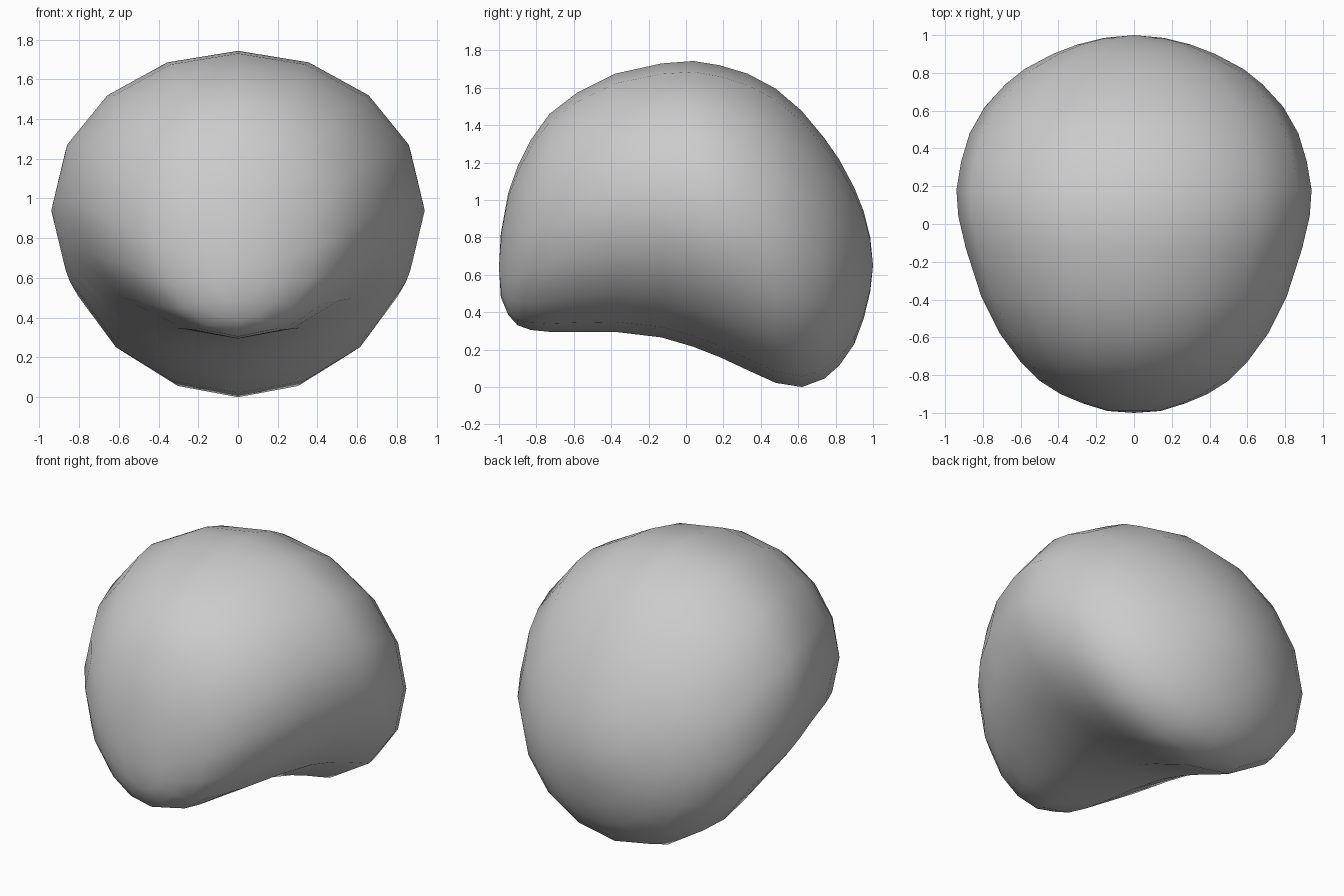
import bpy, bmesh
from math import sin, cos, pi

if "Cube" in bpy.data.objects:
    bpy.data.objects.remove(bpy.data.objects["Cube"])

SEG = 16
# Cross-sections from front to back: y, top z, bottom z, half width
SECTIONS = [
    (-.99, .82, .48, .14), (-.95, 1.04, .385, .27), (-.90, 1.18, .33, .39),
    (-.83, 1.32, .305, .50), (-.73, 1.46, .295, .60), (-.58, 1.575, .295, .71),
    (-.38, 1.675, .295, .81), (-.13, 1.73, .265, .89), (.04, 1.743, .215, .93),
    (.18, 1.72, .16, .94), (.33, 1.675, .09, .915), (.48, 1.595, .022, .87),
    (.62, 1.475, 0, .79), (.74, 1.33, .045, .68), (.82, 1.215, .115, .58),
    (.90, 1.065, .23, .43), (.95, .94, .365, .30), (.985, .80, .51, .16),
]

# Bent, rounded body: elliptical rings closed by a pole at each end
bm = bmesh.new()
rings = []
for y, top, bottom, w in SECTIONS:
    c, h = (top + bottom) / 2, (top - bottom) / 2
    rings.append([bm.verts.new((w * sin(2 * pi * i / SEG), y, c + h * cos(2 * pi * i / SEG)))
                  for i in range(SEG)])
front = bm.verts.new((0, -1, .64))
back = bm.verts.new((0, 1, .65))
for i in range(SEG):
    j = (i + 1) % SEG
    for a, b in zip(rings, rings[1:]):
        bm.faces.new((a[i], a[j], b[j], b[i]))
    bm.faces.new((front, rings[0][j], rings[0][i]))
    bm.faces.new((back, rings[-1][i], rings[-1][j]))
bmesh.ops.recalc_face_normals(bm, faces=bm.faces)
for f in bm.faces:
    f.smooth = True

mesh = bpy.data.meshes.new("bent_body")
bm.to_mesh(mesh)
bm.free()
bpy.context.collection.objects.link(bpy.data.objects.new("bent_body", mesh))
